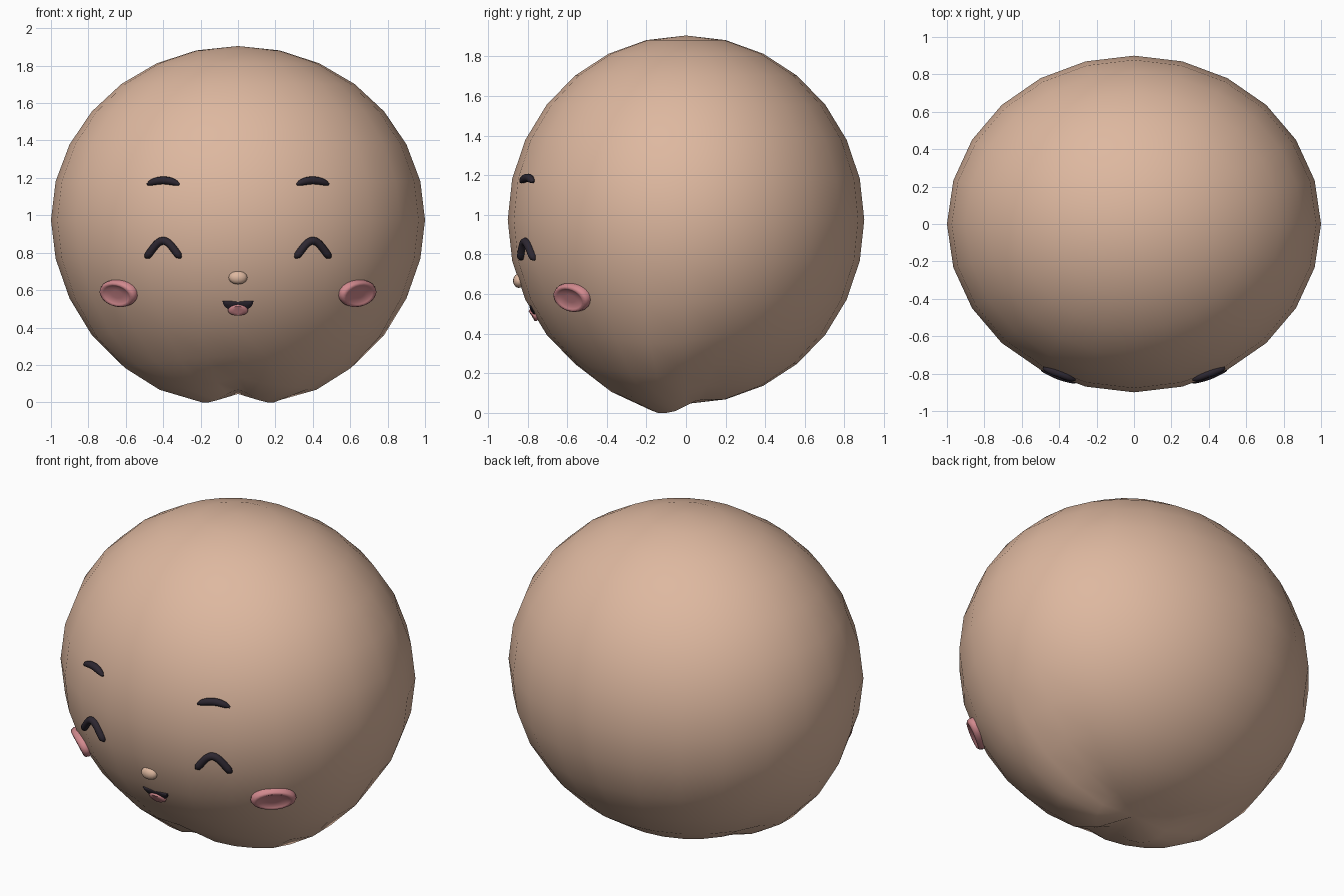
import bpy, bmesh, math
from mathutils import Vector, Matrix
from mathutils.bvhtree import BVHTree

if "Cube" in bpy.data.objects:
    bpy.data.objects.remove(bpy.data.objects["Cube"])

CZ, RX, RY, RZ = 0.975, 1.0, 0.9, 0.93


def material(name, col):
    m = bpy.data.materials.new(name)
    m.diffuse_color = (*col, 1)
    m.use_nodes = True
    m.node_tree.nodes["Principled BSDF"].inputs["Base Color"].default_value = m.diffuse_color
    return m


SKIN = material("skin", (0.73, 0.48, 0.35))
DARK = material("dark", (0.026, 0.02, 0.03))
PINK = material("pink", (0.64, 0.25, 0.27))


def finish(name, bm, mat, angle=None):
    bmesh.ops.recalc_face_normals(bm, faces=bm.faces)
    me = bpy.data.meshes.new(name)
    bm.to_mesh(me)
    ob = bpy.data.objects.new(name, me)
    bpy.context.collection.objects.link(ob)
    me.materials.append(mat)
    for p in me.polygons:
        p.use_smooth = True
    if angle:
        bpy.ops.object.select_all(action='DESELECT')
        ob.select_set(True)
        bpy.context.view_layer.objects.active = ob
        bpy.ops.object.shade_smooth_by_angle(angle=math.radians(angle))
    return ob


def step(a, b, v):
    t = min(1, max(0, (v - a) / (b - a)))
    return t * t * (3 - 2 * t)


# Head: squashed sphere with two soft chin lobes pulled down at the front
bm = bmesh.new()
bmesh.ops.create_uvsphere(bm, u_segments=24, v_segments=14, radius=1)
for v in bm.verts:
    x, y, z = v.co.x * RX, v.co.y * RY, CZ + v.co.z * RZ
    ax = abs(x)
    w = step(0, 0.15, ax) * (1 - step(-0.1, 0.045 + 0.2 * ax, y))
    w *= step(-0.65, -0.12, y) * (1 - step(0.15, 0.8, z))
    v.co = (x, y, max(0, z - 0.07 * w))
tree = BVHTree.FromBMesh(bm)
finish("head", bm, SKIN)


def on_face(x, z, lift=0.0):
    """Point on the front of the head, with the outward direction there."""
    p = tree.ray_cast(Vector((x, -3, z)), Vector((0, 1, 0)))[0]
    n = Vector((p.x / RX**2, p.y / RY**2, (p.z - CZ) / RZ**2)).normalized()
    return p + n * lift, n


def tube(name, pts, radius, mat, taper):
    """Round, tapered stroke following the face."""
    bm = bmesh.new()
    n, sides, rings = len(pts), 10, []
    path = [on_face(x, z, 0.008) for x, z in pts]
    for i, (p, nor) in enumerate(path):
        tan = (path[min(i + 1, n - 1)][0] - path[max(i - 1, 0)][0]).normalized()
        side = tan.cross(nor).normalized()
        up = side.cross(tan)
        t = abs(2 * i / (n - 1) - 1)
        r = radius * max(0.25, (1 - t ** taper) ** 0.5)
        rings.append([bm.verts.new(p + r * (math.cos(a) * side + math.sin(a) * up))
                      for a in (2 * math.pi * k / sides for k in range(sides))])
    for a, b in zip(rings, rings[1:]):
        for k in range(sides):
            j = (k + 1) % sides
            bm.faces.new((a[k], a[j], b[j], b[k]))
    bm.faces.new(rings[0])
    bm.faces.new(rings[-1])
    finish(name, bm, mat, 60)


def patch(name, mat, outline, lift):
    """Thin plate following the face: fans inward from its outline."""
    bm = bmesh.new()
    cx = sum(p[0] for p in outline) / len(outline)
    cz = sum(p[1] for p in outline) / len(outline)
    rings = []
    for s, h in ((1, -0.004), (1, lift * 0.6), (0.85, lift), (0.4, lift)):
        rings.append([bm.verts.new(on_face(cx + (x - cx) * s, cz + (z - cz) * s, h)[0])
                      for x, z in outline])
    for a, b in zip(rings, rings[1:]):
        for k in range(len(a)):
            j = (k + 1) % len(a)
            bm.faces.new((a[k], a[j], b[j], b[k]))
    bm.faces.new(rings[-1])
    finish(name, bm, mat, 50)


for s, label in ((-1, "left"), (1, "right")):
    # Smiling closed eye: a rounded arch
    eye = []
    for i in range(17):
        t = i / 8 - 1
        eye.append((s * 0.397 + 0.095 * t, 0.775 + 0.09 * math.cos(t * math.pi / 2) ** 1.3))
    tube("eye_" + label, eye, 0.021, DARK, 14)
    # Eyebrow: shallow tapered arc
    brow = [(s * 0.397 + 0.085 * t, 1.163 + 0.022 * (1 - t * t))
            for t in (i / 6 - 1 for i in range(13))]
    tube("eyebrow_" + label, brow, 0.021, DARK, 3)

    # Cheek: oval button with a rounded rim and a slightly sunken middle
    centre, nor = on_face(s * 0.64, 0.582)
    across = Vector((0, 0, 1)).cross(nor).normalized()
    up = nor.cross(across)
    bm = bmesh.new()
    profile = ((1, -0.02), (1.03, 0.0), (0.97, 0.016), (0.86, 0.024),
               (0.74, 0.019), (0.62, 0.013), (0.3, 0.011))
    rings = [[bm.verts.new(centre + across * 0.122 * r * math.cos(a)
                           + up * 0.075 * r * math.sin(a) + nor * h)
              for a in (2 * math.pi * k / 24 for k in range(24))] for r, h in profile]
    for a, b in zip(rings, rings[1:]):
        for k in range(24):
            j = (k + 1) % 24
            bm.faces.new((a[k], a[j], b[j], b[k]))
    bm.faces.new(rings[-1])
    finish("cheek_" + label, bm, PINK)

# Nose: small oval bead
bm = bmesh.new()
p, nor = on_face(0, 0.667)
bmesh.ops.create_uvsphere(bm, u_segments=16, v_segments=10, radius=1,
                          matrix=Matrix.Translation(p) @ Matrix.Diagonal((0.05, 0.03, 0.036, 1)))
finish("nose", bm, SKIN)

# Open mouth: half oval, flat side up
mouth = [(0.082 * math.cos(a), 0.543 - 0.055 * math.sin(a))
         for a in (math.pi * k / 14 for k in range(15))]
patch("mouth", DARK, mouth, 0.009)

# Tongue: small oval over the lower edge of the mouth
tongue = [(0.053 * math.cos(a), 0.495 + (0.03 if math.sin(a) > 0 else 0.027) * math.sin(a))
          for a in (2 * math.pi * k / 20 for k in range(20))]
patch("tongue", PINK, tongue, 0.016)
